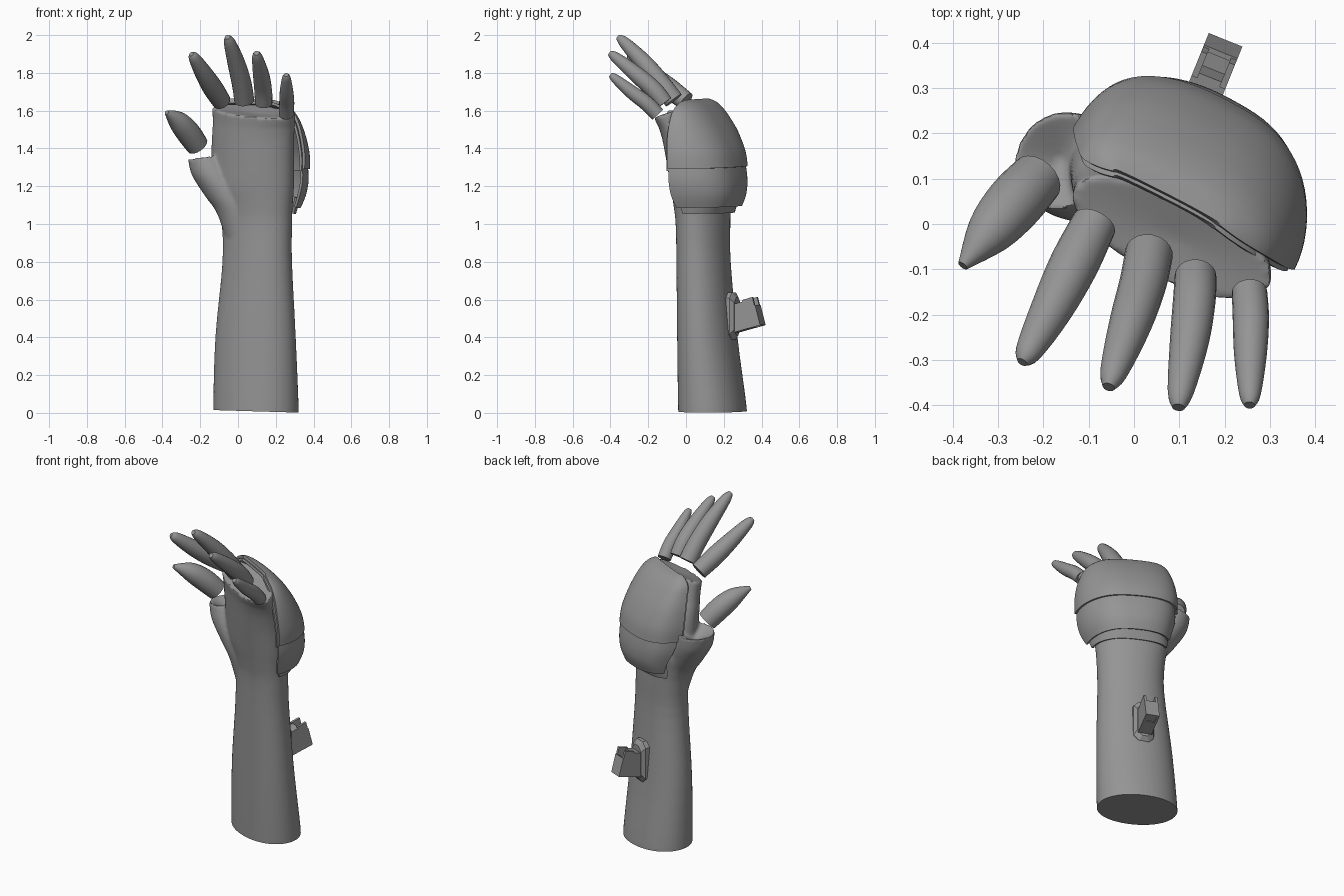
import bpy, bmesh, math
from mathutils import Vector, Matrix

cube = bpy.data.objects.get("Cube")
if cube:
    bpy.data.objects.remove(cube, do_unlink=True)

grey = bpy.data.materials.new("plain_grey")
grey.use_nodes = True
COLOUR = (0.3, 0.3, 0.3, 1)
grey.diffuse_color = COLOUR
grey.node_tree.nodes["Principled BSDF"].inputs["Base Color"].default_value = COLOUR


def finish(name, bm, smooth=True):
    bmesh.ops.recalc_face_normals(bm, faces=bm.faces)
    mesh = bpy.data.meshes.new(name)
    bm.to_mesh(mesh)
    bm.free()
    mesh.materials.append(grey)
    obj = bpy.data.objects.new(name, mesh)
    bpy.context.collection.objects.link(obj)
    bpy.ops.object.select_all(action='DESELECT')
    obj.select_set(True)
    bpy.context.view_layer.objects.active = obj
    if smooth:
        bpy.ops.object.shade_smooth_by_angle(angle=math.radians(40))
    return obj


def refine(rows, steps=4):
    """Smoothly interpolate a short list of parameter rows."""
    rows = [Vector(r) for r in rows]
    out = []
    for i in range(len(rows) - 1):
        a, b, c, d = rows[max(i - 1, 0)], rows[i], rows[i + 1], rows[min(i + 2, len(rows) - 1)]
        for s in range(steps):
            t = s / steps
            out.append(b + 0.5 * t * ((c - a) + t * ((2 * a - 5 * b + 4 * c - d)
                                                     + t * (3 * (b - c) + d - a))))
    return out + [rows[-1]]


def power(v, e):
    return math.copysign(abs(v) ** e, v)


def section(row, angles, roundness, skew=0.0, tilt_u=0.0, tilt_v=0.0):
    """Rotated superellipse at a height: z, cx, cy, rx, ry, degrees."""
    z, cx, cy, rx, ry, deg = row
    ca, sa = math.cos(math.radians(deg)), math.sin(math.radians(deg))
    pts = []
    for a in angles:
        e = roundness + skew * math.cos(a)
        u, v = rx * power(math.cos(a), e), ry * power(math.sin(a), e)
        pts.append(Vector((cx + u * ca - v * sa, cy + u * sa + v * ca,
                           z + tilt_u * u + tilt_v * v)))
    return pts


def skin(bm, rings, closed=True):
    loops = [[bm.verts.new(p) for p in ring] for ring in rings]
    n = len(loops[0])
    for a, b in zip(loops, loops[1:]):
        for i in range(n if closed else n - 1):
            j = (i + 1) % n
            bm.faces.new((a[i], a[j], b[j], b[i]))
    return loops


def cap(bm, loop, offset=(0, 0, 0)):
    centre = sum((v.co for v in loop), Vector()) / len(loop)
    hub = bm.verts.new(centre + Vector(offset))
    for i, v in enumerate(loop):
        bm.faces.new((v, loop[(i + 1) % len(loop)], hub))


def add_body(bm, rows, roundness, tilt_u, tilt_v, sink):
    angles = [math.tau * i / 40 for i in range(40)]
    rows = refine(rows)
    rings = []
    for i, r in enumerate(rows):
        k = max(0, i - len(rows) + 6) / 5
        rings.append(section(r, angles, roundness, 0, tilt_u * k, tilt_v * k))
    loops = skin(bm, rings)
    cap(bm, loops[0])
    cap(bm, loops[-1], (0, 0, -sink))


# Forearm and palm, blended with the hollow thumb socket
bm = bmesh.new()
add_body(bm, [
    (-0.05, 0.095, 0.14, 0.225, 0.166, -21), (0.025, 0.095, 0.14, 0.232, 0.171, -21),
    (0.4, 0.093, 0.113, 0.22, 0.147, -21), (0.8, 0.102, 0.093, 0.192, 0.13, -24),
    (1.0, 0.1, 0.09, 0.197, 0.127, -26), (1.1, 0.09, 0.085, 0.212, 0.13, -26),
    (1.2, 0.075, 0.078, 0.235, 0.136, -25), (1.34, 0.078, 0.056, 0.235, 0.135, -26),
    (1.45, 0.08, 0.025, 0.235, 0.12, -26), (1.53, 0.083, -0.007, 0.237, 0.103, -27),
    (1.6, 0.085, -0.032, 0.244, 0.092, -27)], 0.96, -0.1, 0.32, 0.015)
add_body(bm, [
    (0.92, 0.035, 0.1, 0.1, 0.09, 0), (1.06, 0.0, 0.1, 0.113, 0.105, -10),
    (1.15, -0.055, 0.108, 0.122, 0.112, -20), (1.26, -0.127, 0.125, 0.117, 0.118, -25),
    (1.355, -0.165, 0.14, 0.097, 0.11, -25)], 1.0, 0.1, 0.0, 0.06)
hand = finish("forearm_and_palm", bm)
remesh = hand.modifiers.new("blend", 'REMESH')
remesh.mode = 'VOXEL'
remesh.voxel_size = 0.009
soften = hand.modifiers.new("soften", 'SMOOTH')
soften.iterations = 6
for mod in (remesh.name, soften.name):
    bpy.ops.object.modifier_apply(modifier=mod)

# Trim the forearm to a clean, slightly sloping end
bm = bmesh.new()
bm.from_mesh(hand.data)
cut = bmesh.ops.bisect_plane(bm, geom=bm.verts[:] + bm.edges[:] + bm.faces[:],
                             plane_co=(0.1, 0.14, 0.008), plane_no=(0.03, 0, 1),
                             clear_inner=True)
bmesh.ops.contextual_create(
    bm, geom=[g for g in cut["geom_cut"] if isinstance(g, bmesh.types.BMEdge)])
bm.to_mesh(hand.data)
bm.free()
bpy.ops.object.shade_smooth_by_angle(angle=math.radians(40))


# Fingers as tapered tubes along a bent path: x, y, z, radius
def finger(name, path):
    rows = refine(path)
    pts = [r.to_3d() for r in rows]
    rings = []
    for i, r in enumerate(rows):
        d = (pts[min(i + 1, len(pts) - 1)] - pts[max(i - 1, 0)]).normalized()
        side = d.cross(Vector((0, 0, 1))).normalized()
        up = side.cross(d)
        rings.append([pts[i] + r.w * (math.cos(a) * side + math.sin(a) * up)
                      for a in (math.tau * k / 20 for k in range(20))])
    bm = bmesh.new()
    loops = skin(bm, rings)
    cap(bm, loops[0])
    cap(bm, loops[-1])
    finish(name, bm)


finger("thumb", [(-0.215, 0.1, 1.415, 0.06), (-0.265, 0.045, 1.485, 0.064),
                 (-0.32, -0.02, 1.547, 0.052), (-0.378, -0.092, 1.59, 0.012)])
finger("index_finger", [(-0.088, 0.0, 1.65, 0.05), (-0.133, -0.09, 1.72, 0.054),
                        (-0.183, -0.19, 1.8, 0.046), (-0.232, -0.28, 1.88, 0.03),
                        (-0.247, -0.305, 1.9, 0.012)])
finger("middle_finger", [(0.033, -0.065, 1.655, 0.053), (0.02, -0.13, 1.74, 0.052),
                         (-0.008, -0.22, 1.85, 0.047), (-0.044, -0.325, 1.96, 0.031),
                         (-0.056, -0.36, 1.99, 0.014)])
finger("ring_finger", [(0.136, -0.115, 1.64, 0.046), (0.133, -0.17, 1.71, 0.047),
                       (0.122, -0.26, 1.79, 0.043), (0.103, -0.37, 1.88, 0.029),
                       (0.098, -0.405, 1.905, 0.014)])
finger("little_finger", [(0.255, -0.15, 1.58, 0.039), (0.258, -0.21, 1.64, 0.04),
                         (0.257, -0.29, 1.7, 0.036), (0.256, -0.375, 1.77, 0.024),
                         (0.255, -0.4, 1.79, 0.012)])


# Curved guard plates wrapping the back of the hand, cut back on the thumb side
def shell(name, rows, trim_low, trim_high, tilt):
    rows = refine(rows)
    start = 0.04
    rings = []
    for i, r in enumerate(rows):
        k = i / (len(rows) - 1)
        sweep = math.pi - start - trim_low * (1 - k) - trim_high * k
        angles = [start + sweep * j / 36 for j in range(37)]
        rings.append(section(r, angles, 0.8, 0.17, tilt))
    bm = bmesh.new()
    skin(bm, rings, closed=False)
    obj = finish(name, bm)
    mod = obj.modifiers.new("thickness", 'SOLIDIFY')
    mod.thickness = 0.014
    mod.offset = 0
    bpy.ops.object.modifier_apply(modifier=mod.name)
    bpy.ops.object.shade_smooth_by_angle(angle=math.radians(40))


hand_guard = [
    (1.3, 0.095, 0.03, 0.281, 0.26, -29), (1.38, 0.095, 0.03, 0.283, 0.243, -29),
    (1.48, 0.092, 0.028, 0.27, 0.2, -29), (1.56, 0.088, 0.028, 0.246, 0.15, -28),
    (1.61, 0.08, 0.032, 0.218, 0.108, -27), (1.64, 0.073, 0.043, 0.175, 0.064, -27),
    (1.655, 0.07, 0.057, 0.13, 0.008, -27)]
shell("hand_guard", hand_guard, 0.1, 0, -0.03)
shell("hand_guard_lining",
      [(z - 0.012, x - 0.004, y - 0.01, rx * 0.95, ry * 0.95, d)
       for z, x, y, rx, ry, d in hand_guard], 0.1, 0, -0.03)
shell("wrist_guard", [
    (1.095, 0.097, 0.045, 0.225, 0.228, -27), (1.16, 0.097, 0.035, 0.25, 0.258, -29),
    (1.24, 0.096, 0.03, 0.268, 0.263, -29), (1.335, 0.095, 0.03, 0.268, 0.246, -29)],
    0.45, 0.1, -0.03)
shell("wrist_band", [
    (1.06, 0.1, 0.07, 0.208, 0.153, -26), (1.1, 0.1, 0.058, 0.217, 0.18, -26),
    (1.145, 0.1, 0.045, 0.225, 0.21, -27)], 0.45, 0.4, -0.02)

# Forearm mount: bevelled octagonal plate
frame = Matrix.Translation((0.13, 0.228, 0.512)) @ Matrix.Rotation(math.radians(-22), 4, 'Z')


def octagon(w, h, y):
    c = 0.03
    corners = [(w, h - c), (w - c, h), (c - w, h), (-w, h - c),
               (-w, c - h), (c - w, -h), (w - c, -h), (w, c - h)]
    return [frame @ Vector((x, y, z)) for x, z in corners]


bm = bmesh.new()
loops = skin(bm, [octagon(0.06, 0.125, -0.04), octagon(0.06, 0.125, 0.027),
                  octagon(0.045, 0.1, 0.047)])
for loop in (loops[0], loops[-1]):
    bm.faces.new(loop)
finish("mount_plate", bm, smooth=False)

# Forearm mount: upward-tilted forked clip
lean = frame @ Matrix.Rotation(math.radians(15), 4, 'X')
for name, centre, size in [
        ("clip_neck", (0, 0.07, -0.022), (0.08, 0.1, 0.145)),
        ("clip_floor", (0, 0.14, -0.055), (0.07, 0.06, 0.07)),
        ("clip_left_cheek", (0.033, 0.14, -0.018), (0.014, 0.06, 0.155)),
        ("clip_right_cheek", (-0.033, 0.14, -0.018), (0.014, 0.06, 0.155)),
        ("clip_end", (0, 0.168, -0.04), (0.08, 0.012, 0.11))]:
    bm = bmesh.new()
    bmesh.ops.create_cube(bm, size=1, matrix=lean @ Matrix.Translation(centre)
                          @ Matrix.Diagonal((*size, 1)))
    finish(name, bm, smooth=False)
